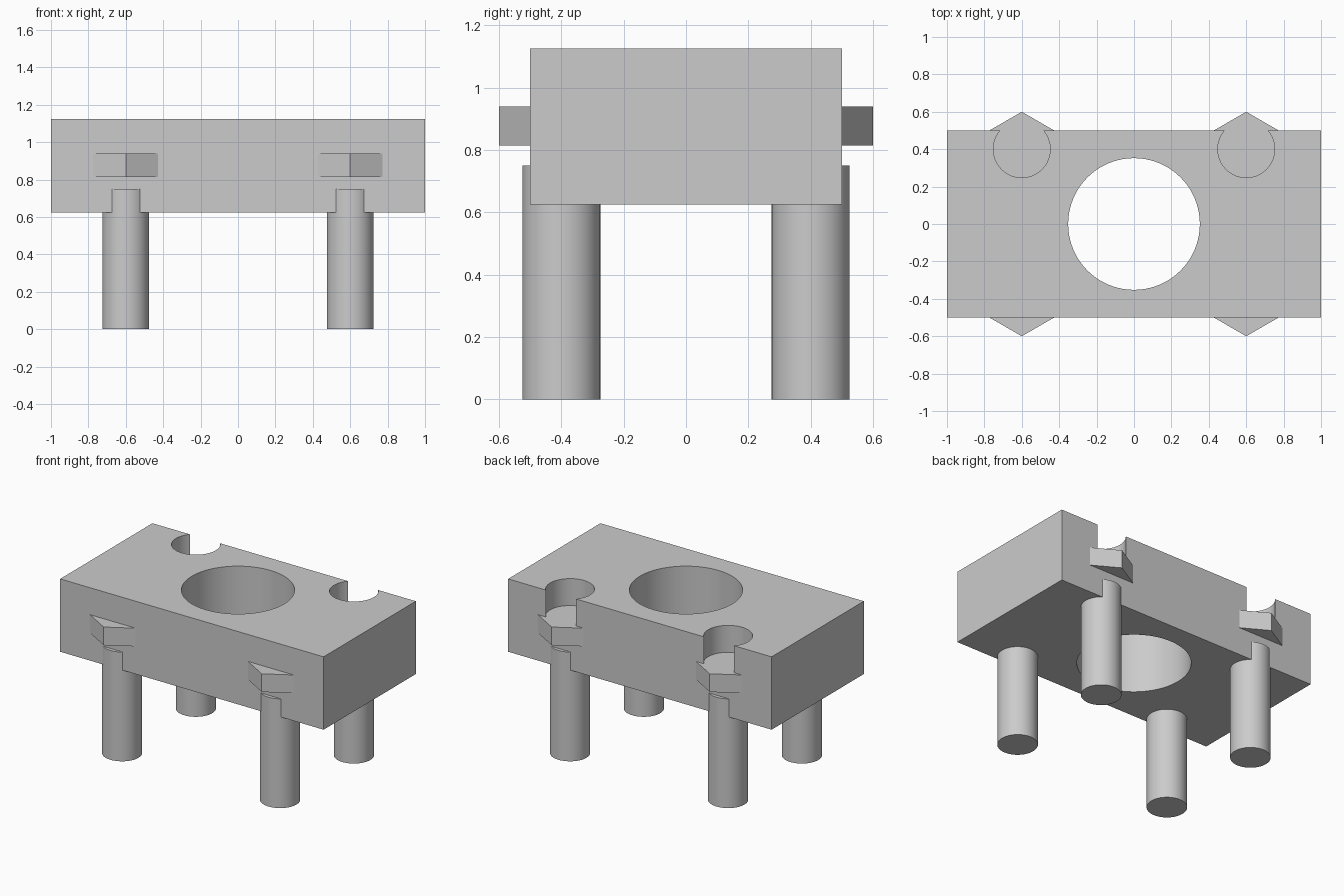
import bpy
import math

if "Cube" in bpy.data.objects:
    bpy.data.objects.remove(bpy.data.objects["Cube"])

grey = bpy.data.materials.new("plain_grey")
grey.diffuse_color = (0.6, 0.6, 0.6, 1)
grey.use_nodes = True
grey.node_tree.nodes["Principled BSDF"].inputs["Base Color"].default_value = grey.diffuse_color


def prism(name, radius, x, y, z0, z1, sides=64, turn=0.0):
    """Upright prism or cylinder between two heights."""
    bpy.ops.mesh.primitive_cylinder_add(
        vertices=sides, radius=radius, depth=z1 - z0,
        location=(x, y, (z0 + z1) / 2), rotation=(0, 0, turn))
    obj = bpy.context.object
    obj.name = name
    obj.data.materials.append(grey)
    if sides > 6:
        bpy.ops.object.shade_smooth_by_angle(angle=math.radians(30))
    return obj


# Main block
bpy.ops.mesh.primitive_cube_add(size=1, location=(0, 0, 0.875))
block = bpy.context.object
block.name = "block"
block.scale = (2, 1, 0.5)
bpy.ops.object.transform_apply(location=False, rotation=False, scale=True)
block.data.materials.append(grey)

# Centre bore and the two back pockets that break through the rear face
cutters = [prism("bore_cutter", 0.352, 0, 0, 0.5, 1.3, 96)]
for x in (-0.6, 0.6):
    cutters.append(prism("pocket_cutter", 0.152, x, 0.4, 0.88, 1.3))
for cutter in cutters:
    mod = block.modifiers.new(cutter.name, "BOOLEAN")
    mod.operation = "DIFFERENCE"
    mod.solver = "EXACT"
    mod.object = cutter

# Apply the cuts and discard the cutters
bpy.ops.object.select_all(action="DESELECT")
bpy.context.view_layer.objects.active = block
block.select_set(True)
for mod in list(block.modifiers):
    bpy.ops.object.modifier_apply(modifier=mod.name)
for cutter in cutters:
    bpy.data.objects.remove(cutter, do_unlink=True)
bpy.ops.object.shade_smooth_by_angle(angle=math.radians(30))

# Four legs, each with a hexagonal nut set in the block above it
for x, side in ((-0.6, "left"), (0.6, "right")):
    for y, end in ((-0.4, "front"), (0.4, "back")):
        prism(f"{end}_{side}_leg", 0.125, x, y, 0, 0.75)
        prism(f"{end}_{side}_nut", 0.2, x, y, 0.815, 0.94, sides=6)
